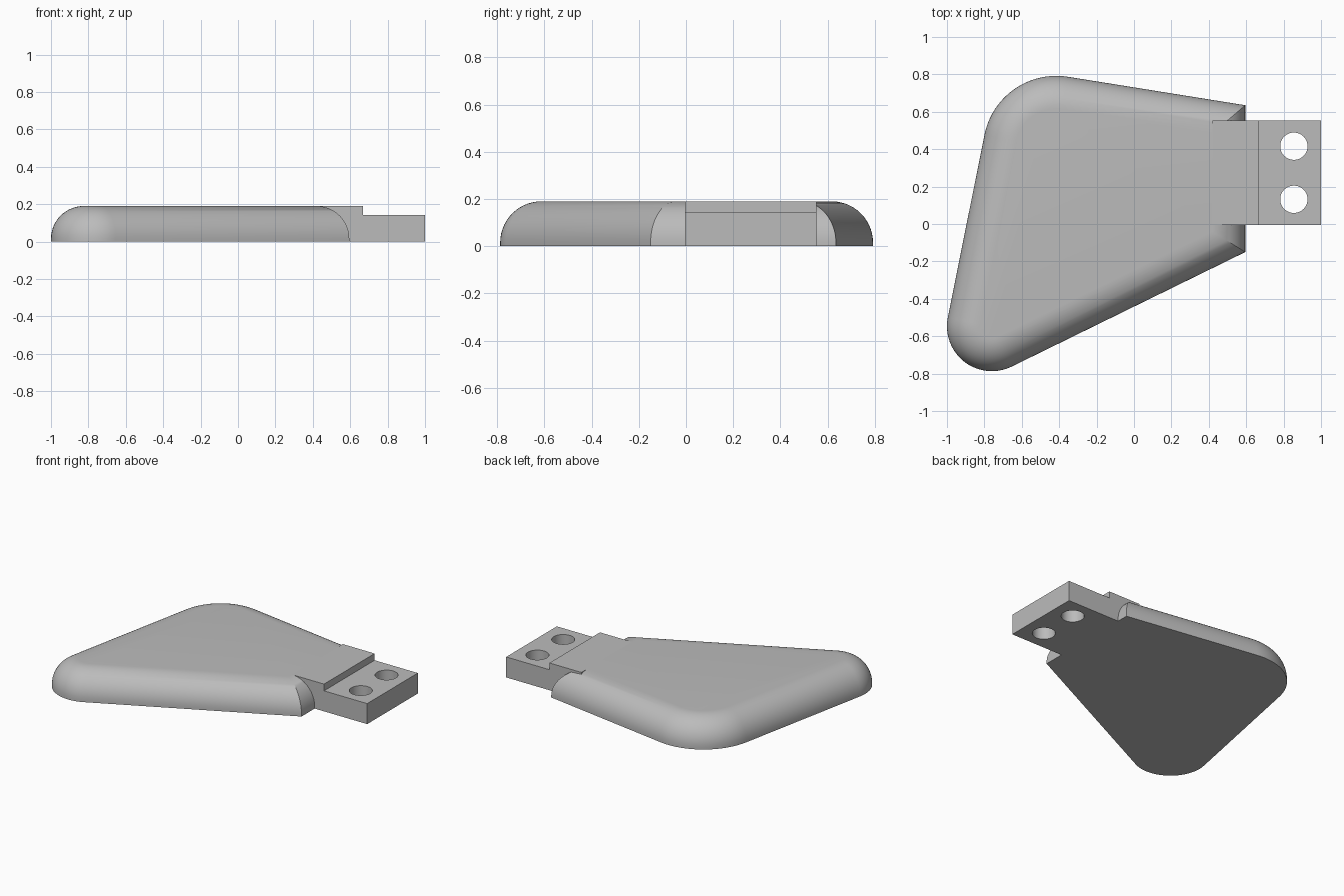
import bpy, bmesh, math
from mathutils import Vector

if "Cube" in bpy.data.objects:
    bpy.data.objects.remove(bpy.data.objects["Cube"])

HEIGHT, ROUND = 0.19, 0.175           # body thickness, edge rounding radius
C_TOP, R_TOP = Vector((-0.415, 0.40)), 0.392
C_LOW, R_LOW = Vector((-0.76, -0.547)), 0.24
P_TOP, P_LOW = Vector((0.595, 0.635)), Vector((0.595, -0.15))

grey = bpy.data.materials.new("grey")
grey.diffuse_color = (0.5, 0.5, 0.5, 1)
grey.use_nodes = True
grey.node_tree.nodes["Principled BSDF"].inputs["Base Color"].default_value = grey.diffuse_color


def finish(name, bm):
    bmesh.ops.recalc_face_normals(bm, faces=bm.faces[:])
    mesh = bpy.data.meshes.new(name)
    bm.to_mesh(mesh)
    bm.free()
    mesh.materials.append(grey)
    obj = bpy.data.objects.new(name, mesh)
    bpy.context.collection.objects.link(obj)
    return obj


def smooth(obj):
    bpy.ops.object.select_all(action='DESELECT')
    obj.select_set(True)
    bpy.context.view_layer.objects.active = obj
    bpy.ops.object.shade_smooth_by_angle(angle=math.radians(25))


def tangent_angle(p, c, r, side):
    v = p - c
    return math.atan2(v.y, v.x) + side * math.acos(r / v.length)


# Directions of the three slanted edges, as angles of their normals
a_top = tangent_angle(P_TOP, C_TOP, R_TOP, 1)
a_low = tangent_angle(P_LOW, C_LOW, R_LOW, -1) + 2 * math.pi
axis = C_TOP - C_LOW
a_left = math.atan2(axis.y, axis.x) + math.asin((R_TOP - R_LOW) / axis.length) + math.pi / 2


def arc(c, r, a, b, n=20):
    angles = [a + (b - a) * i / n for i in range(n + 1)]
    return [(c.x + r * math.cos(t), c.y + r * math.sin(t)) for t in angles]


def mitre(p, a, d):
    return (p.x - d, p.y + d * (math.cos(a) - 1) / math.sin(a))


def outline(d):
    """Body outline moved inward by d."""
    return ([mitre(P_TOP, a_top, d)]
            + arc(C_TOP, R_TOP - d, a_top, a_left)
            + arc(C_LOW, R_LOW - d, a_left, a_low)
            + [mitre(P_LOW, a_low, d)])


# Body: flat base, quarter-round edges, flat top
levels = [(0, 0)]
for i in range(15):
    t = math.pi / 2 * i / 14
    levels.append((ROUND * (1 - math.cos(t)), HEIGHT - ROUND + ROUND * math.sin(t)))
bm = bmesh.new()
rings = [[bm.verts.new((x, y, z)) for x, y in outline(d)] for d, z in levels]
for lo, hi in zip(rings, rings[1:]):
    for i in range(len(lo)):
        j = (i + 1) % len(lo)
        bm.faces.new((lo[i], lo[j], hi[j], hi[i]))
bm.faces.new(rings[0])
bm.faces.new(rings[-1])
smooth(finish("body", bm))

# Mounting tab: stepped side profile extruded across its width
Y0, Y1, STEP = -0.005, 0.553, 0.667
profile = [(0.42, 0), (1, 0), (1, 0.143), (STEP, 0.143), (STEP, HEIGHT), (0.42, HEIGHT)]
bm = bmesh.new()
face = bm.faces.new([bm.verts.new((x, Y0, z)) for x, z in profile])
ext = bmesh.ops.extrude_face_region(bm, geom=[face])
bmesh.ops.translate(bm, vec=(0, Y1 - Y0, 0),
                    verts=[g for g in ext["geom"] if isinstance(g, bmesh.types.BMVert)])
tab = finish("mounting_tab", bm)

# Two screw holes through the tab
for y in (0.132, 0.416):
    bpy.ops.mesh.primitive_cylinder_add(vertices=48, radius=0.073, depth=0.6, location=(0.855, y, 0.1))
    cutter = bpy.context.object
    cutter.name = "hole_cutter"
    cutter.hide_render = True
    mod = tab.modifiers.new("hole", 'BOOLEAN')
    mod.operation, mod.solver, mod.object = 'DIFFERENCE', 'EXACT', cutter
    bpy.context.view_layer.objects.active = tab
    bpy.ops.object.modifier_apply(modifier=mod.name)
    bpy.data.objects.remove(cutter)
smooth(tab)
